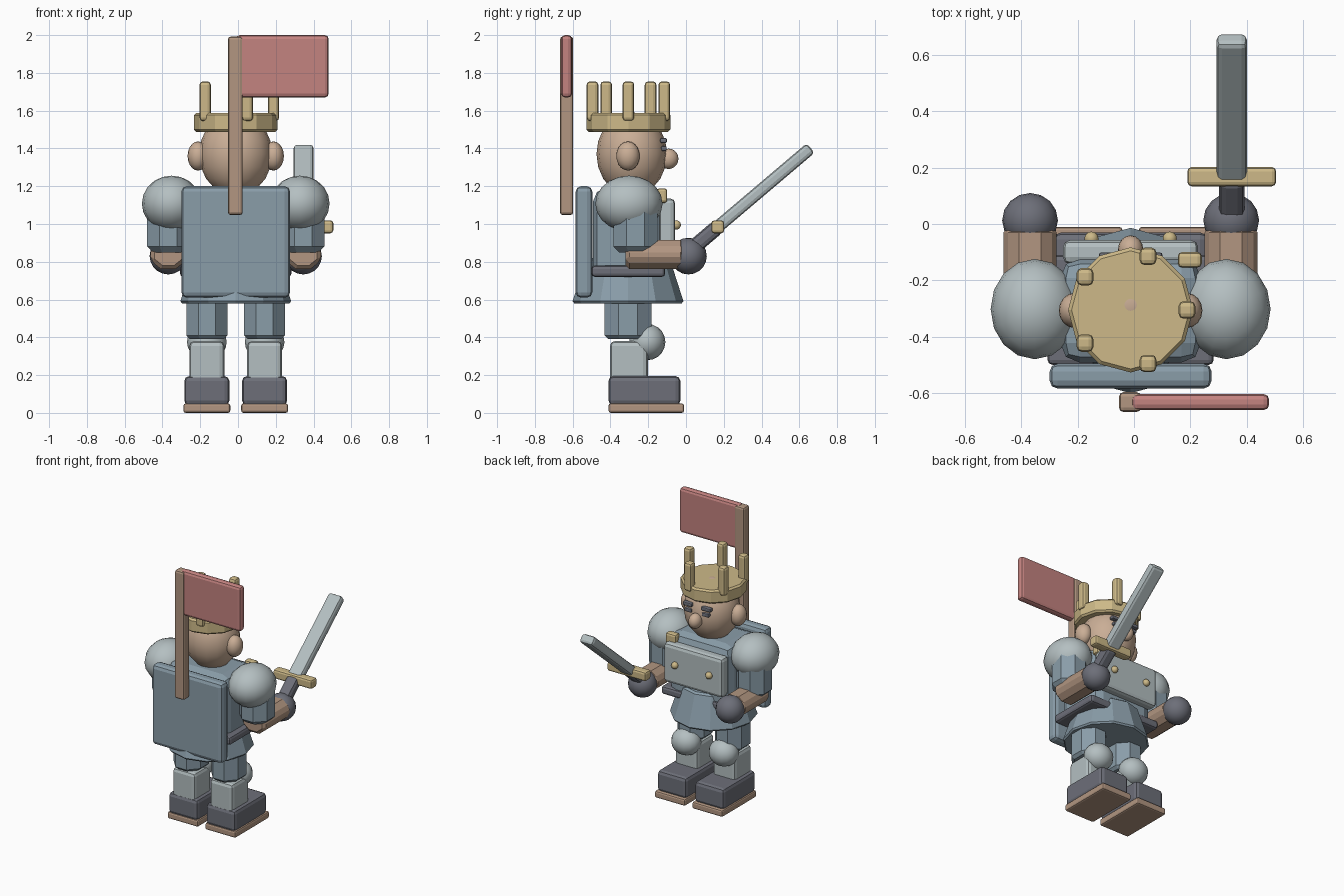
import bpy, bmesh, math
from mathutils import Matrix

if "Cube" in bpy.data.objects:
    bpy.data.objects.remove(bpy.data.objects["Cube"])

CX = -0.012   # symmetry plane of the figure


def mat(name, r, g, b):
    m = bpy.data.materials.new(name)
    lin = [(c / 255 / 12.92 if c < 10 else ((c / 255 + 0.055) / 1.055) ** 2.4) for c in (r, g, b)]
    m.diffuse_color = (*lin, 1)
    m.use_nodes = True
    m.node_tree.nodes["Principled BSDF"].inputs["Base Color"].default_value = m.diffuse_color
    return m


BLUE = mat("blue_cloth", 138, 157, 169)
STEEL = mat("steel", 180, 191, 193)
SKIN = mat("skin", 202, 174, 150)
LEATHER = mat("leather", 178, 150, 129)
DARK = mat("dark_grey", 109, 111, 121)
GOLD = mat("gold", 205, 185, 136)
RED = mat("red_cloth", 196, 131, 128)


def finish(name, bm, loc, material, bevel=0.0, rx=0.0, segments=2, smooth=False):
    bmesh.ops.recalc_face_normals(bm, faces=bm.faces)
    me = bpy.data.meshes.new(name)
    bm.to_mesh(me)
    bm.free()
    me.materials.append(material)
    ob = bpy.data.objects.new(name, me)
    bpy.context.collection.objects.link(ob)
    ob.location = loc
    ob.rotation_euler.x = rx
    if smooth:
        for p in me.polygons:
            p.use_smooth = True
    if bevel:
        b = ob.modifiers.new("bevel", 'BEVEL')
        b.width = bevel
        b.segments = segments
        b.limit_method = 'ANGLE'
        b.angle_limit = math.radians(50)
    return ob


def box(name, loc, size, material, bevel=0.015, rx=0.0, segments=2):
    bm = bmesh.new()
    bmesh.ops.create_cube(bm, size=1)
    bmesh.ops.scale(bm, vec=size, verts=bm.verts)
    return finish(name, bm, loc, material, bevel, rx, segments)


def ball(name, loc, radii, material):
    bm = bmesh.new()
    bmesh.ops.create_uvsphere(bm, u_segments=16, v_segments=10, radius=1)
    bmesh.ops.scale(bm, vec=radii, verts=bm.verts)
    return finish(name, bm, loc, material, smooth=True)


def prism(name, loc, rx_, ry_, height, material, sides, top=1.0, bevel=0.015, turn=0.0, axis_y=False):
    """Faceted column; top is the ratio of the upper to the lower radius."""
    bm = bmesh.new()
    bmesh.ops.create_cone(bm, cap_ends=True, segments=sides, radius1=1, radius2=top, depth=height)
    bmesh.ops.rotate(bm, matrix=Matrix.Rotation(turn, 3, 'Z'), verts=bm.verts)
    bmesh.ops.scale(bm, vec=(rx_, ry_, 1), verts=bm.verts)
    if axis_y:
        bmesh.ops.rotate(bm, matrix=Matrix.Rotation(math.pi / 2, 3, 'X'), verts=bm.verts)
    return finish(name, bm, loc, material, bevel, segments=1)


OCT = math.pi / 8

# Legs, shoes and arms, mirrored left and right
for side, tag in ((-1, "left"), (1, "right")):
    lx = CX + side * 0.153
    box(tag + "_sole", (lx, -0.21, 0.025), (0.248, 0.4, 0.05), LEATHER, 0.012)
    box(tag + "_shoe", (lx, -0.22, 0.117), (0.238, 0.38, 0.155), DARK, 0.025)
    box(tag + "_shin", (lx, -0.302, 0.27), (0.185, 0.2, 0.22), STEEL, 0.025)
    ball(tag + "_knee", (lx, -0.205, 0.375), (0.105, 0.096, 0.096), STEEL)
    prism(tag + "_thigh", (lx, -0.307, 0.53), 0.117, 0.134, 0.28, BLUE, 8, turn=OCT, bevel=0.02)
    ax = CX + side * 0.357
    ball(tag + "_shoulder_guard", (CX + side * 0.34, -0.302, 1.108), (0.157, 0.178, 0.148), STEEL)
    prism(tag + "_upper_arm", (ax, -0.268, 0.98), 0.121, 0.126, 0.26, BLUE, 8, turn=OCT, bevel=0.03)
    prism(tag + "_forearm", (ax, -0.165, 0.838), 0.102, 0.083, 0.31, LEATHER, 8,
          turn=OCT, bevel=0.02, axis_y=True)
    ball(tag + "_hand", (ax, 0.013, 0.83), (0.099, 0.097, 0.097), DARK)
    # Ears, eyes and brows
    ball(tag + "_ear", (CX + side * 0.2, -0.307, 1.36), (0.055, 0.062, 0.077), SKIN)
    box(tag + "_brow", (CX + side * 0.075, -0.119, 1.442), (0.075, 0.035, 0.026), DARK, 0.007)
    box(tag + "_eye", (CX + side * 0.07, -0.117, 1.4), (0.055, 0.03, 0.026), DARK, 0.007)
    # Chest studs
    ball(tag + "_chest_stud", (CX + side * 0.139, -0.052, 0.995), (0.025, 0.025, 0.025), GOLD)

# Skirt, torso and belt
prism("skirt", (CX, -0.307, 0.70), 0.297, 0.297, 0.24, BLUE, 12, top=0.74, bevel=0.012)
box("torso", (CX, -0.307, 0.95), (0.5, 0.37, 0.48), BLUE, 0.07, segments=2)
box("belt", (CX, -0.305, 0.75), (0.59, 0.39, 0.06), DARK, 0.018)
box("belt_buckle", (CX, -0.108, 0.75), (0.09, 0.03, 0.06), GOLD, 0.01)

# Chest plate, shoulder clasp and back plate
box("chest_plate", (CX, -0.1, 0.99), (0.48, 0.085, 0.29), STEEL, 0.025)
box("clasp", (0.198, -0.127, 1.15), (0.085, 0.055, 0.078), GOLD, 0.015)
box("back_plate", (CX, -0.54, 0.905), (0.575, 0.088, 0.59), BLUE, 0.028)

# Head
ball("head", (CX, -0.287, 1.37), (0.194, 0.187, 0.222), SKIN)
ball("nose", (CX, -0.092, 1.345), (0.045, 0.052, 0.054), SKIN)

# Crown with five points
prism("crown_band", (CX, -0.305, 1.538), 0.222, 0.222, 0.1, GOLD, 12, bevel=0.012)
for i in range(5):
    a = i * math.tau / 5
    box("crown_point_%d" % (i + 1),
        (CX + 0.2 * math.cos(a), -0.305 + 0.2 * math.sin(a), 1.65),
        (0.06, 0.062, 0.21), GOLD, 0.018)

# Sword held in the right hand
TILT = math.radians(40.3)
SX, GY, GZ = 0.347, 0.168, 0.985


def along(d):
    return (SX, GY + d * math.cos(TILT), GZ + d * math.sin(TILT))


box("sword_grip", along(-0.1), (0.09, 0.21, 0.08), DARK, 0.025, TILT)
box("sword_guard", (SX, GY, GZ), (0.315, 0.068, 0.068), GOLD, 0.015)
box("sword_blade", along(0.32), (0.108, 0.65, 0.066), STEEL, 0.02, TILT)

# Banner on its pole
box("banner_pole", (-0.014, -0.632, 1.52), (0.078, 0.07, 0.945), LEATHER, 0.015)
box("banner", (0.235, -0.632, 1.835), (0.49, 0.057, 0.33), RED, 0.02)
